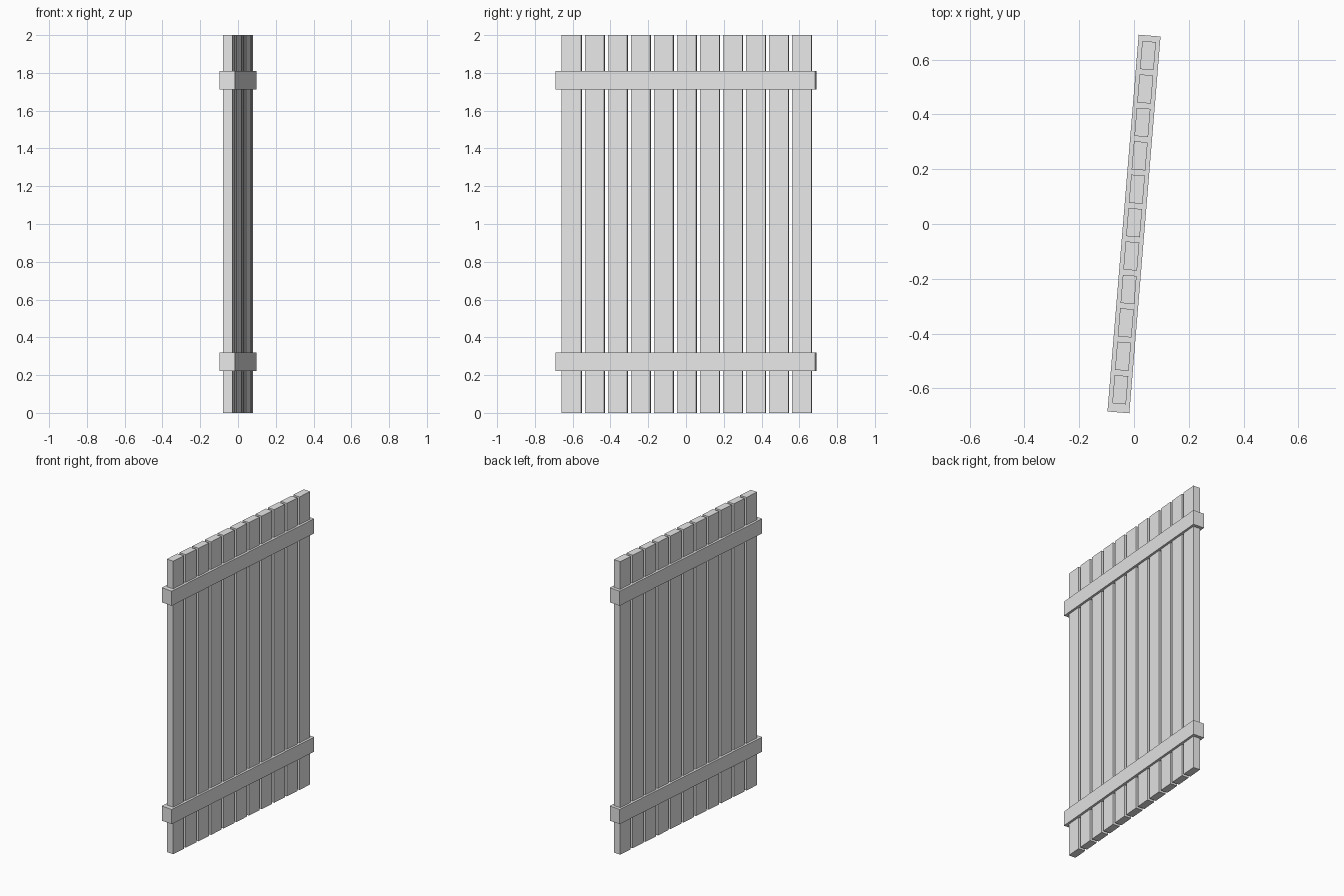
import bpy
import math
from mathutils import Matrix, Vector

cube = bpy.data.objects.get("Cube")
if cube:
    bpy.data.objects.remove(cube, do_unlink=True)

grey = bpy.data.materials.new("light_grey")
grey.use_nodes = True
grey.diffuse_color = (0.8, 0.8, 0.8, 1)
grey.node_tree.nodes["Principled BSDF"].inputs["Base Color"].default_value = (0.8, 0.8, 0.8, 1)

# The whole fence panel is turned slightly about the vertical axis
turn = Matrix.Rotation(math.radians(-4.74), 4, "Z")


def board(name, size, centre):
    bpy.ops.mesh.primitive_cube_add(size=1)
    obj = bpy.context.object
    obj.name = name
    obj.data.transform(turn @ Matrix.Translation(Vector(centre)) @ Matrix.Diagonal((*size, 1)))
    obj.data.materials.append(grey)
    return obj


# Upright planks, evenly spaced
COUNT, PITCH = 11, 0.1223
for i in range(COUNT):
    y = (i - (COUNT - 1) / 2) * PITCH + 0.005
    board(f"plank_{i + 1}", (0.05, 0.103, 2), (0, y, 1))

# Horizontal rails wrapping the planks
for name, z in (("lower_rail", 0.271), ("upper_rail", 1.761)):
    board(name, (0.08, 1.379, 0.1), (0, 0, z))
